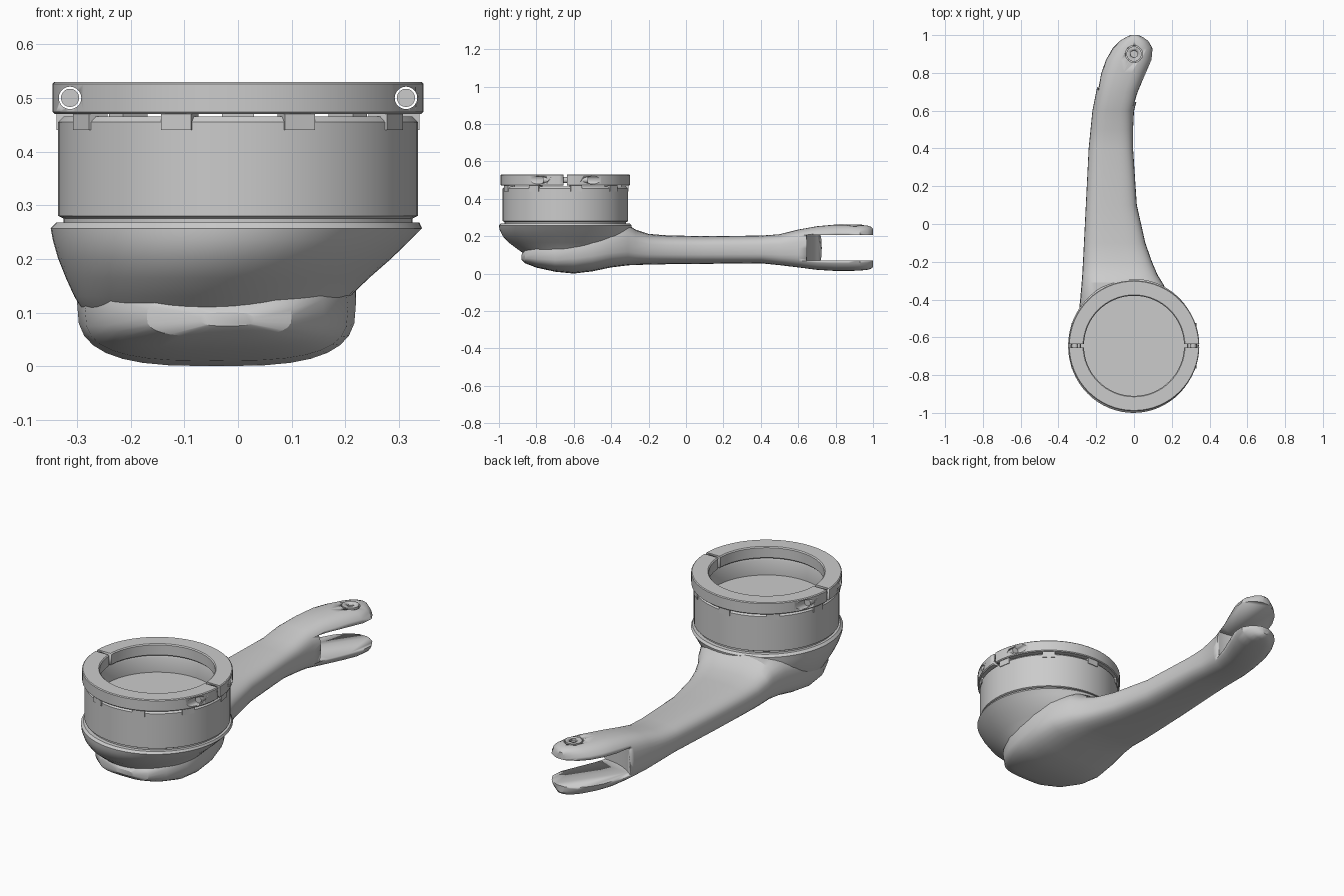
import bpy, bmesh, math
from mathutils import Vector, Matrix

if "Cube" in bpy.data.objects:
    bpy.data.objects.remove(bpy.data.objects["Cube"])

CY = -0.645  # centre of the cup along y


def finish(name, bm, angle=28):
    bmesh.ops.recalc_face_normals(bm, faces=bm.faces)
    mesh = bpy.data.meshes.new(name)
    bm.to_mesh(mesh)
    bm.free()
    ob = bpy.data.objects.new(name, mesh)
    bpy.context.collection.objects.link(ob)
    bpy.ops.object.select_all(action='DESELECT')
    bpy.context.view_layer.objects.active = ob
    ob.select_set(True)
    bpy.ops.object.shade_smooth_by_angle(angle=math.radians(angle))
    return ob


def loft(name, rings, angle=28):
    """Skin a list of point loops and cap both ends."""
    bm = bmesh.new()
    loops = [[bm.verts.new(p) for p in r] for r in rings]
    n = len(loops[0])
    for a, b in zip(loops, loops[1:]):
        for i in range(n):
            j = (i + 1) % n
            bm.faces.new((a[i], a[j], b[j], b[i]))
    bm.faces.new(loops[0])
    bm.faces.new(loops[-1])
    return finish(name, bm, angle)


def lathe(name, profile, closed=False, steps=64):
    """Spin an (r, z) profile around the cup axis."""
    bm = bmesh.new()
    vs = [bm.verts.new((r, CY, z)) for r, z in profile]
    edges = [bm.edges.new(p) for p in zip(vs, vs[1:])]
    if closed:
        edges.append(bm.edges.new((vs[-1], vs[0])))
    bmesh.ops.spin(bm, geom=vs + edges, cent=(0, CY, 0), axis=(0, 0, 1),
                   angle=math.tau, steps=steps)
    bmesh.ops.remove_doubles(bm, verts=bm.verts, dist=1e-4)
    return finish(name, bm)


def cylinder(name, loc, r, depth, axis='Z', sides=32):
    bm = bmesh.new()
    rot = Matrix.Rotation(math.pi / 2, 4, 'X') if axis == 'Y' else Matrix()
    bmesh.ops.create_cone(bm, cap_ends=True, segments=sides, radius1=r, radius2=r,
                          depth=depth, matrix=Matrix.Translation(loc) @ rot)
    return finish(name, bm)


def box(name, loc, size, spin=0):
    bm = bmesh.new()
    bmesh.ops.create_cube(bm, size=1, matrix=Matrix.Translation(loc)
                          @ Matrix.Rotation(spin, 4, 'Z') @ Matrix.Diagonal((*size, 1)))
    return finish(name, bm)


def cut(ob, cutter):
    mod = ob.modifiers.new("cut", 'BOOLEAN')
    mod.operation, mod.solver, mod.object = 'DIFFERENCE', 'EXACT', cutter
    bpy.ops.object.select_all(action='DESELECT')
    bpy.context.view_layer.objects.active = ob
    ob.select_set(True)
    bpy.ops.object.modifier_apply(modifier=mod.name)
    bpy.data.objects.remove(cutter)


def section(y, xl, xr, zb, zt, n=32, power=3.0):
    """Rounded-box cross-section across the handle."""
    pts = []
    for i in range(n):
        a = math.tau * i / n
        c, s = math.cos(a), math.sin(a)
        u = math.copysign(abs(c) ** (2 / power), c)
        v = math.copysign(abs(s) ** (2 / power), s)
        pts.append(((xl + xr) / 2 + u * (xr - xl) / 2, y, (zb + zt) / 2 + v * (zt - zb) / 2))
    return pts


# Curved handle arm, running under the cup to the forked tip: y, left, right, bottom, top
stations = [
    (-.88, -.07, .03, .075, .10), (-.86, -.17, .10, .055, .13), (-.80, -.24, .16, .032, .17),
    (-.70, -.285, .205, .010, .20), (-.60, -.30, .22, 0, .24), (-.50, -.295, .22, .012, .255),
    (-.40, -.285, .20, .033, .265), (-.31, -.277, .15, .044, .262), (-.27, -.274, .125, .046, .235),
    (-.20, -.27, .095, .048, .212), (-.10, -.265, .06, .05, .204), (.10, -.255, .015, .052, .20),
    (.40, -.24, -.005, .055, .203), (.50, -.23, -.005, .045, .21), (.60, -.22, 0, .033, .235),
    (.70, -.20, .028, .02, .253), (.80, -.18, .07, .014, .262), (.87, -.155, .10, .014, .262),
    (.93, -.12, .105, .016, .26), (.97, -.08, .08, .02, .257), (.99, -.045, .05, .026, .25),
    (1.0, -.02, .025, .035, .24)]
handle = loft("handle", [section(*s) for s in stations])

# Slot that makes the fork, and the recess for its pivot screw
cut(handle, cylinder("slot_cutter", (0, .92, .1375), .275, .135, sides=48))
cut(handle, cylinder("recess_cutter", (0, .9, .27), .045, .05))
screw = cylinder("pivot_screw", (0, .9, .252), .04, .022)
cut(screw, cylinder("hex_cutter", (0, .9, .265), .02, .03, sides=6))

# Bowl under the cup, leaning towards the left: z, cx, cy, rx, ry
bowl_rows = [(.08, -.045, -.63, .22, .20), (.105, -.05, -.63, .24, .235),
             (.13, -.048, -.63, .257, .27), (.165, -.038, -.632, .283, .315),
             (.20, -.025, -.638, .31, .342), (.235, -.012, CY, .333, .352),
             (.257, -.003, CY, .346, .355), (.268, 0, CY, .338, .345)]
loft("bowl", [[(cx + rx * math.cos(math.tau * i / 64), cy + ry * math.sin(math.tau * i / 64), z)
               for i in range(64)] for z, cx, cy, rx, ry in bowl_rows])

# Cup wall with its raised floor
lathe("cup", [(0, .265), (.325, .265), (.325, .275), (.335, .28), (.335, .455), (.325, .465),
              (.285, .465), (.28, .455), (.28, .38), (0, .38)])

# Small tabs under the clamp ring
for k in range(9):
    a = math.radians(-110 + 40 * k)
    box(f"tab_{k}", (.318 * math.cos(a), CY + .318 * math.sin(a), .456),
        (.04, .06, .032), a)

# Split clamp ring with a bore and a screw on each side
ring = lathe("clamp_ring", [(.265, .475), (.27, .47), (.342, .47), (.346, .474), (.346, .526),
                            (.342, .53), (.27, .53), (.265, .525)], closed=True)
cut(ring, box("gap_cutter", (0, CY, .5), (.9, .018, .2)))
for side, label in ((-1, "left"), (1, "right")):
    x = side * .313
    cut(ring, cylinder("bore_cutter", (x, CY, .5), .021, .4, 'Y', 20))
    cylinder(f"clamp_screw_{label}", (x, CY, .5), .017, .24, 'Y', 20)
